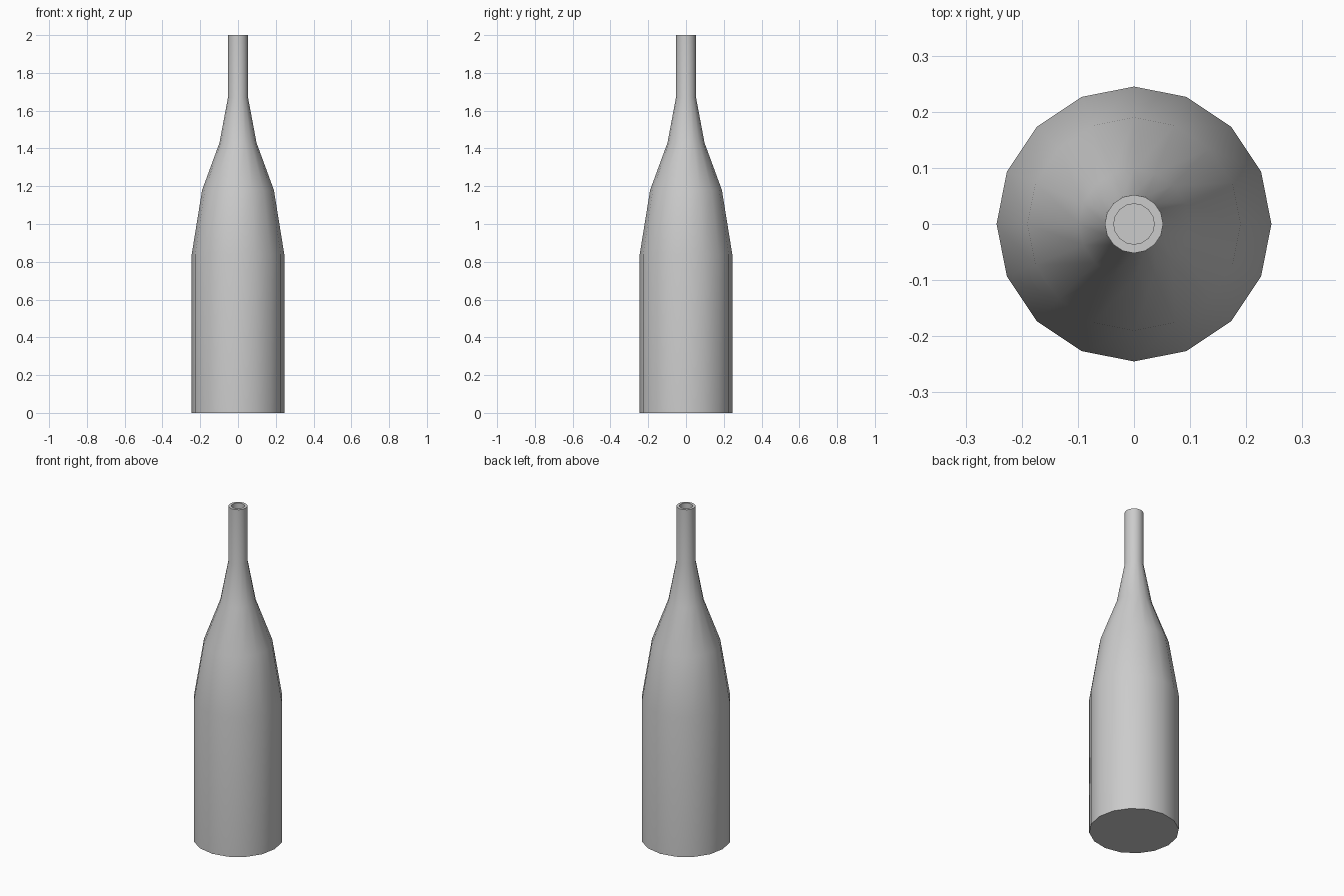
import bpy, bmesh, math

if "Cube" in bpy.data.objects:
    bpy.data.objects.remove(bpy.data.objects["Cube"])

SIDES = 16

# Bottle profile (radius, height): outer wall upward, over the lip, inner wall down
outer = [(0.245, 0.0), (0.245, 0.84), (0.19, 1.18), (0.098, 1.43), (0.053, 1.67), (0.052, 2.0)]
inner = [(0.036, 2.0), (0.036, 1.665), (0.082, 1.42), (0.173, 1.17), (0.228, 0.835), (0.228, 0.018)]

bm = bmesh.new()


def ring(r, z):
    return [bm.verts.new((r * math.cos(2 * math.pi * i / SIDES),
                          r * math.sin(2 * math.pi * i / SIDES), z)) for i in range(SIDES)]


rings = [ring(r, z) for r, z in outer + inner]

# Walls and lip
for a, b in zip(rings, rings[1:]):
    for i in range(SIDES):
        j = (i + 1) % SIDES
        bm.faces.new((a[i], a[j], b[j], b[i]))

# Outer base and inner floor
bm.faces.new(rings[0][::-1])
bm.faces.new(rings[-1])
bmesh.ops.recalc_face_normals(bm, faces=bm.faces)

mesh = bpy.data.meshes.new("bottle")
bm.to_mesh(mesh)
bm.free()
bottle = bpy.data.objects.new("bottle", mesh)
bpy.context.collection.objects.link(bottle)

# Smooth sides with crisp base and lip edges
bpy.context.view_layer.objects.active = bottle
bottle.select_set(True)
bpy.ops.object.shade_smooth_by_angle(angle=math.radians(40))
